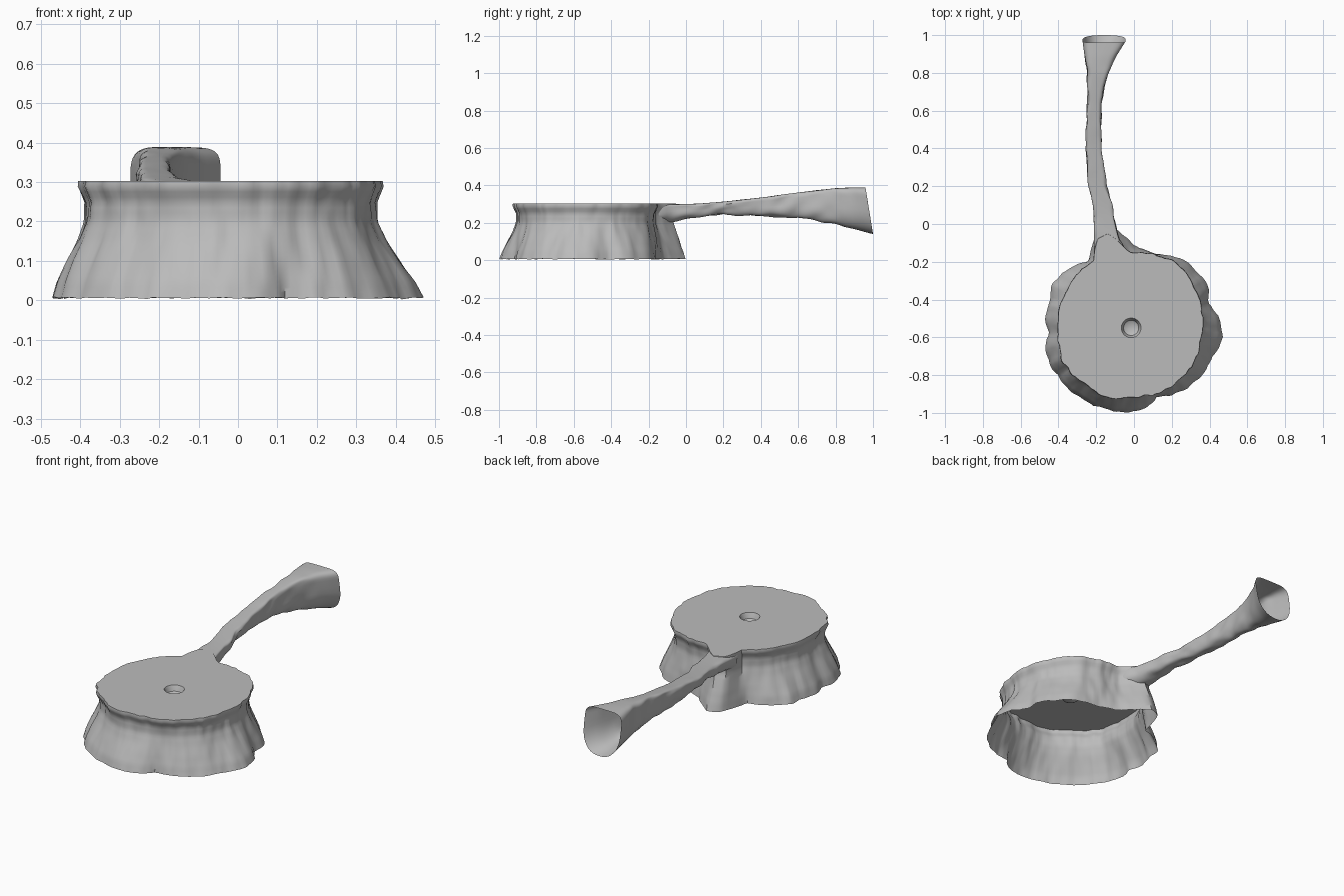
import bpy, bmesh, math
from mathutils import Vector, noise

if "Cube" in bpy.data.objects:
    bpy.data.objects.remove(bpy.data.objects["Cube"])

CX, CY = -0.02, -0.54          # stump axis
SEG = 160

# Outlines (x, y), counter-clockwise, for the foot and the cut top
FOOT = [(0.47, -0.59), (0.44, -0.49), (0.40, -0.41), (0.385, -0.32), (0.24, -0.175), (0.11, -0.16),
        (0.0, -0.12), (-0.07, -0.05), (-0.13, 0.0), (-0.19, -0.03), (-0.24, -0.2), (-0.37, -0.25),
        (-0.445, -0.33), (-0.44, -0.39), (-0.47, -0.49), (-0.45, -0.58), (-0.47, -0.64),
        (-0.43, -0.77), (-0.305, -0.91), (-0.18, -0.97), (-0.02, -1.0), (0.07, -0.97),
        (0.12, -0.915), (0.21, -0.905), (0.345, -0.82), (0.415, -0.71)]
TOP = [(0.365, -0.55), (0.365, -0.45), (0.30, -0.29), (0.19, -0.185), (0.06, -0.155), (-0.03, -0.14),
       (-0.1, -0.07), (-0.14, -0.04), (-0.19, -0.06), (-0.215, -0.19), (-0.29, -0.25), (-0.38, -0.4),
       (-0.41, -0.56), (-0.375, -0.74), (-0.26, -0.85), (-0.19, -0.905), (-0.02, -0.925),
       (0.19, -0.865), (0.32, -0.74)]


def polar(outline):
    return sorted((math.atan2(y - CY, x - CX) % math.tau, math.hypot(x - CX, y - CY)) for x, y in outline)


def lookup(table, a):
    """Smoothly blended radius at angle a of a closed outline."""
    pts = [(table[-1][0] - math.tau, table[-1][1])] + table + [(table[0][0] + math.tau, table[0][1])]
    for (a0, r0), (a1, r1) in zip(pts, pts[1:]):
        if a0 <= a <= a1:
            return r0 + (r1 - r0) * (a - a0) / (a1 - a0)


def interp(rows, t):
    """Linear interpolation of rows keyed by their first value."""
    for p, q in zip(rows, rows[1:]):
        if t <= q[0]:
            f = max(0, (t - p[0]) / (q[0] - p[0]))
            return [u + (v - u) * f for u, v in zip(p, q)][1:]
    return list(rows[-1][1:])


def loft(name, rings, mat, cap=False):
    bm = bmesh.new()
    loops = [[bm.verts.new(p) for p in ring] for ring in rings]
    for lo, hi in zip(loops, loops[1:]):
        n = len(lo)
        for i in range(n):
            j = (i + 1) % n
            bm.faces.new((lo[i], lo[j], hi[j], hi[i]))
    if cap:
        bm.faces.new(loops[-1])
    me = bpy.data.meshes.new(name)
    bm.to_mesh(me)
    bm.free()
    me.materials.append(mat)
    ob = bpy.data.objects.new(name, me)
    bpy.context.collection.objects.link(ob)
    bpy.ops.object.select_all(action='DESELECT')
    ob.select_set(True)
    bpy.context.view_layer.objects.active = ob
    bpy.ops.object.shade_smooth_by_angle(angle=math.radians(40))
    return ob


wood = bpy.data.materials.new("grey wood")
wood.diffuse_color = (0.5, 0.5, 0.5, 1)
wood.use_nodes = True
wood.node_tree.nodes["Principled BSDF"].inputs["Base Color"].default_value = wood.diffuse_color

# Stump: flared bark wall, flat cut top and a small hollow at its heart
foot, top = polar(FOOT), polar(TOP)
# height, share of foot outline, scale
PROFILE = [(0.006, 1.0, 1.0), (0.05, 0.82, 0.995), (0.10, 0.50, 0.985), (0.15, 0.22, 0.965),
           (0.20, 0.07, 0.94), (0.25, 0.0, 0.95), (0.275, 0.0, 0.98), (0.292, 0.0, 1.0), (0.302, 0.0, 0.99)]
angles = [math.tau * i / SEG for i in range(SEG)]
rings = []
LEVELS = 22
for k in range(LEVELS + 1):
    z = 0.006 + 0.296 * k / LEVELS
    share, scale = interp(PROFILE, z)
    ring = []
    for a in angles:
        d = Vector((math.cos(a), math.sin(a), 0))
        r = (lookup(foot, a) * share + lookup(top, a) * (1 - share)) * scale
        ridge = noise.noise(d * 5.5 + Vector((0, 0, z * 4)))
        fine = noise.noise(d * 13 + Vector((3, 7, z * 9)))
        r += 0.010 * ridge + 0.007 * fine
        zz = z + (0.005 * fine if k == 0 else 0)
        ring.append((CX + r * d.x, CY + r * d.y, zz))
    rings.append(ring)
HX, HY = -0.015, -0.55
rim = rings[-1]
for f in (0.03, 0.5):
    rings.append([(x + (HX - x) * f, y + (HY - y) * f, 0.302) for x, y, z in rim])
for r, z in ((0.052, 0.302), (0.047, 0.292), (0.040, 0.272), (0.022, 0.262)):
    rings.append([(HX + r * math.cos(a), HY + r * math.sin(a), z) for a in angles])
loft("stump", rings, wood, cap=True)

# Branch: open tube, flat on top and rounded below, flaring at its far end
# y, left x, right x, top z, bottom z
BRANCH = [(-0.16, -0.21, -0.04, 0.299, 0.19), (-0.08, -0.205, -0.075, 0.299, 0.205),
          (0.0, -0.21, -0.095, 0.30, 0.222), (0.1, -0.215, -0.115, 0.305, 0.235),
          (0.2, -0.24, -0.145, 0.313, 0.245), (0.4, -0.255, -0.172, 0.335, 0.235),
          (0.6, -0.25, -0.175, 0.362, 0.225), (0.7, -0.245, -0.163, 0.374, 0.212),
          (0.8, -0.25, -0.135, 0.385, 0.192), (0.9, -0.262, -0.09, 0.389, 0.165),
          (0.98, -0.272, -0.042, 0.388, 0.14)]
STEPS, SIDES = 60, 40
rings = []
for k in range(STEPS + 1):
    t = k / STEPS
    y = -0.16 + 1.14 * t
    x0, x1, zt, zb = interp(BRANCH, y)
    ring = []
    for i in range(SIDES):
        a = math.tau * i / SIDES
        c, s = math.cos(a), math.sin(a)
        e = 0.4 if s > 0 else 0.85
        u = math.copysign(abs(c) ** e, c)
        v = math.copysign(abs(s) ** e, s)
        mid = zb + (zt - zb) * 0.6
        z = mid + v * ((zt - mid) if s > 0 else (mid - zb))
        x = (x0 + x1) / 2 + u * (x1 - x0) / 2
        # mouth is cut at a slant, lower lip further out
        yy = y + max(0, t - 0.85) / 0.15 * (0.02 - 0.04 * (z - zb) / (zt - zb))
        lump = noise.noise(Vector((u * 1.2, y * 13, v * 1.2))) * (0.009 if t < 0.9 else 0.004)
        ring.append((x + u * lump, yy, z + min(v, 0.15) * lump))
    rings.append(ring)
branch = loft("branch", rings, wood)
branch.data.flip_normals()
